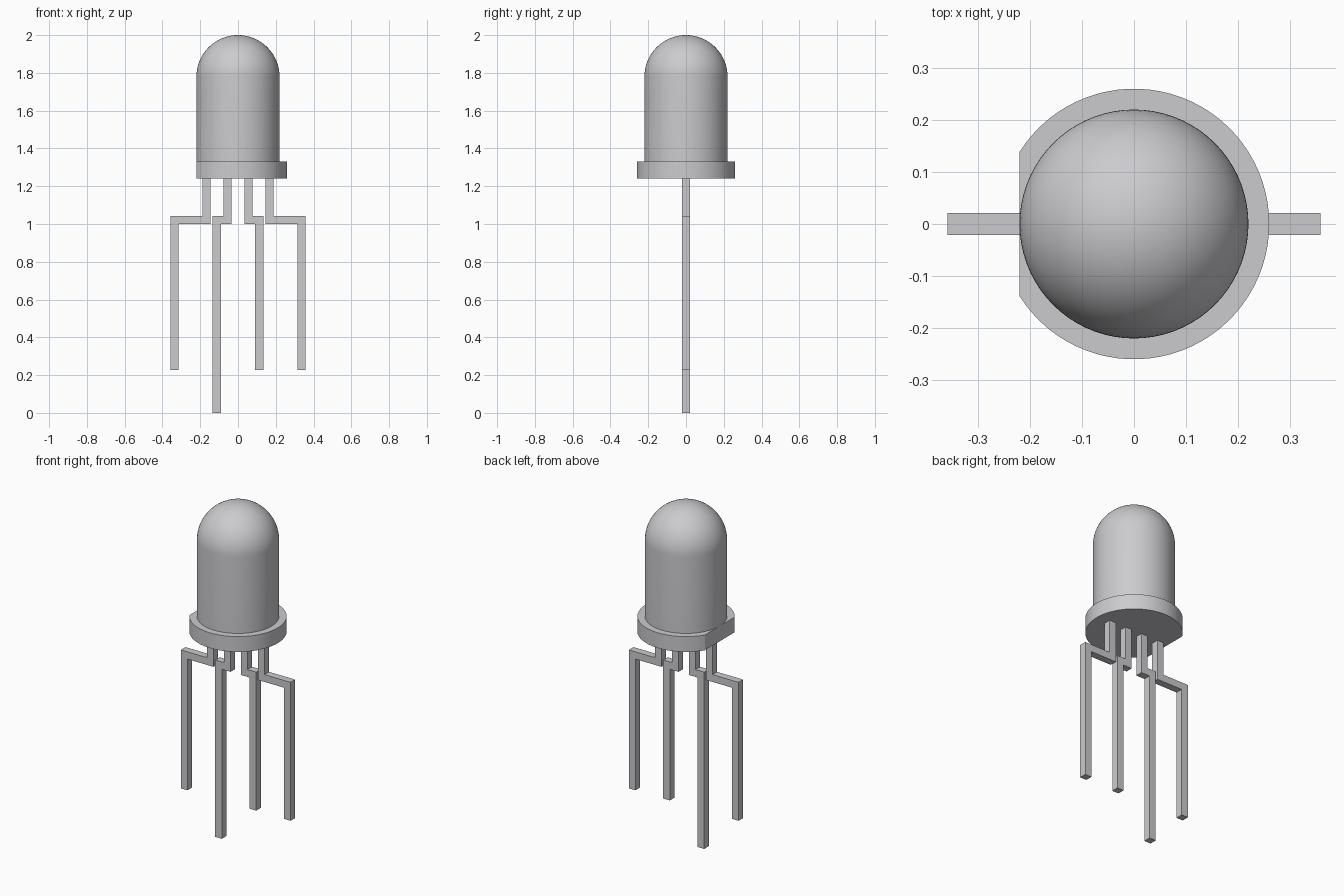
import bpy, bmesh
from math import acos, cos, sin, pi, radians
from mathutils import Vector

cube = bpy.data.objects.get("Cube")
if cube:
    bpy.data.objects.remove(cube)

grey = bpy.data.materials.new("light_grey")
grey.use_nodes = True
colour = (0.6, 0.6, 0.625, 1)
grey.diffuse_color = colour
grey.node_tree.nodes["Principled BSDF"].inputs["Base Color"].default_value = colour

LENS_R, RIM_R = 0.22, 0.26
RIM_LOW, RIM_TOP, DOME_Z = 1.24, 1.33, 1.78
WIRE = 0.0215  # half thickness of a lead


def finish(name, bm, smooth=False):
    bmesh.ops.recalc_face_normals(bm, faces=bm.faces)
    mesh = bpy.data.meshes.new(name)
    bm.to_mesh(mesh)
    bm.free()
    mesh.materials.append(grey)
    obj = bpy.data.objects.new(name, mesh)
    bpy.context.collection.objects.link(obj)
    if smooth:
        bpy.ops.object.select_all(action='DESELECT')
        obj.select_set(True)
        bpy.context.view_layer.objects.active = obj
        bpy.ops.object.shade_smooth_by_angle(angle=radians(30))
    return obj


def prism(name, points, offset, smooth=False):
    """Extrude a flat outline into a solid."""
    bm = bmesh.new()
    face = bm.faces.new([bm.verts.new(p) for p in points])
    top = bmesh.ops.extrude_face_region(bm, geom=[face], use_keep_orig=True)["geom"]
    bmesh.ops.translate(bm, vec=Vector(offset),
                        verts=[v for v in top if isinstance(v, bmesh.types.BMVert)])
    return finish(name, bm, smooth)


# Lens: straight wall and hemispherical dome, revolved about z
bm = bmesh.new()
steps = 20
profile = [(LENS_R, 0, RIM_TOP)]
profile += [(LENS_R * cos(pi / 2 * i / steps), 0, DOME_Z + LENS_R * sin(pi / 2 * i / steps))
            for i in range(steps + 1)]
verts = [bm.verts.new(p) for p in profile]
edges = [bm.edges.new(pair) for pair in zip(verts, verts[1:])]
bmesh.ops.spin(bm, geom=verts + edges, cent=(0, 0, 0), axis=(0, 0, 1),
               angle=2 * pi, steps=72)
bmesh.ops.remove_doubles(bm, verts=bm.verts, dist=0.0005)
finish("lens", bm, True)

# Rim: disc with a flat on its right side
limit = acos(-LENS_R / RIM_R)
arc = [-limit + 2 * limit * i / 64 for i in range(65)]
prism("rim", [(RIM_R * cos(a), RIM_R * sin(a), RIM_LOW) for a in arc],
      (0, 0, RIM_TOP - RIM_LOW), True)


# Leads: each drops from the rim, steps outward and runs down
def lead(name, inner, outer, bottom):
    s = WIRE if outer > inner else -WIRE
    bend_low, bend_top = 1.0, 1.0 + 2 * WIRE
    outline = [(inner - s, RIM_LOW), (inner - s, bend_low), (outer - s, bend_low),
               (outer - s, bottom), (outer + s, bottom), (outer + s, bend_top),
               (inner + s, bend_top), (inner + s, RIM_LOW)]
    prism(name, [(x, -WIRE, z) for x, z in outline], (0, 2 * WIRE, 0))


names = ["right_outer_lead", "right_inner_lead", "left_inner_lead", "left_outer_lead"]
for i, name in enumerate(names):
    k = i - 1.5
    lead(name, 0.111 * k, 0.2245 * k, 0 if i == 1 else 0.226)
